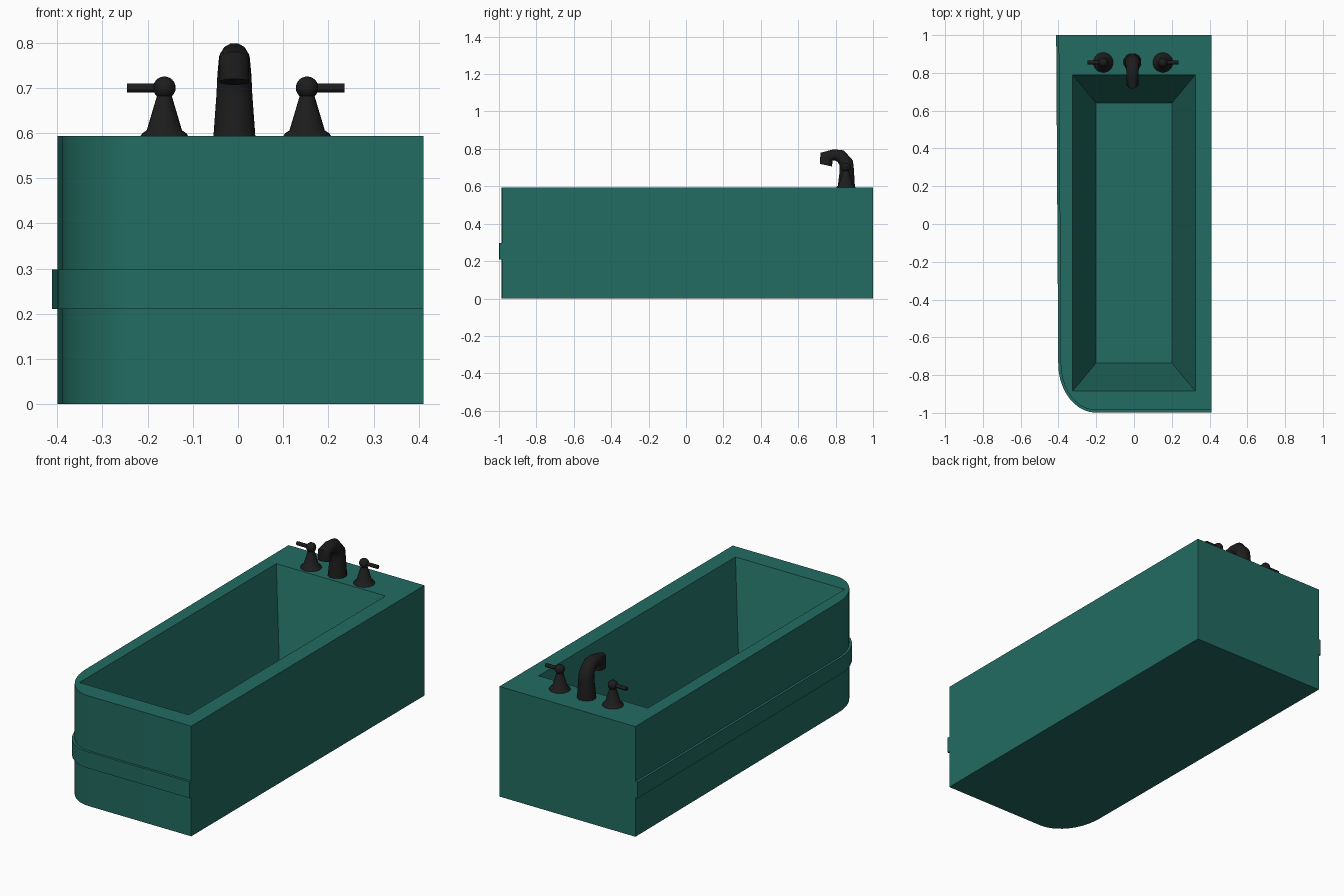
import bpy, bmesh, math
from mathutils import Vector

if "Cube" in bpy.data.objects:
    bpy.data.objects.remove(bpy.data.objects["Cube"])

H = 0.593          # rim height
MID = -0.005       # tap set centre line


def material(name, rgb):
    m = bpy.data.materials.new(name)
    m.diffuse_color = (*rgb, 1)
    m.use_nodes = True
    m.node_tree.nodes["Principled BSDF"].inputs["Base Color"].default_value = m.diffuse_color
    return m


TEAL = material("teal", (0.016, 0.15, 0.12))
BLACK = material("black", (0.012, 0.012, 0.012))


def finish(bm, name, mat, smooth=None):
    bmesh.ops.recalc_face_normals(bm, faces=bm.faces)
    me = bpy.data.meshes.new(name)
    bm.to_mesh(me)
    bm.free()
    ob = bpy.data.objects.new(name, me)
    bpy.context.collection.objects.link(ob)
    me.materials.append(mat)
    if smooth:
        bpy.ops.object.select_all(action='DESELECT')
        bpy.context.view_layer.objects.active = ob
        ob.select_set(True)
        bpy.ops.object.shade_smooth_by_angle(angle=math.radians(smooth))
    return ob


def loft(bm, rings, cap_start=True, cap_end=True):
    loops = [[bm.verts.new(p) for p in r] for r in rings]
    for a, b in zip(loops, loops[1:]):
        n = len(a)
        for i in range(n):
            bm.faces.new((a[i], a[(i + 1) % n], b[(i + 1) % n], b[i]))
    if cap_start:
        bm.faces.new(loops[0])
    if cap_end:
        bm.faces.new(loops[-1])
    return loops


def at(points, z):
    return [(x, y, z) for x, y in points]


def visible_edge(o):
    # left side, rounded front corner and front side, offset outward by o
    pts = [(-0.399 - o, 1.0)]
    for i in range(11):
        a = math.pi / 2 * i / 10
        pts.append((-0.2 - (0.188 + o) * math.cos(a), -0.74 - (0.246 + o) * math.sin(a)))
    return pts + [(0.411, -0.985 - o)]


def rect(x, y0, y1):
    return [(-x, y0), (x, y0), (x, y1), (-x, y1)]


# tub: outer shell, tapered basin, and a rim joining the two
bm = bmesh.new()
outline = visible_edge(0) + [(0.411, 1.0)]
outer = loft(bm, [at(outline, 0), at(outline, H)], cap_end=False)[-1]
inner = loft(bm, [at(rect(0.2, -0.735, 0.64), 0.09),
                  at(rect(0.325, -0.885, 0.79), H)], cap_end=False)[-1]
rim = [bm.edges.get((l[i - 1], l[i])) for l in (outer, inner) for i in range(len(l))]
bmesh.ops.triangle_fill(bm, edges=rim, use_beauty=True)
finish(bm, "tub", TEAL, 30)

# raised band around the two exposed sides
bm = bmesh.new()
strip = visible_edge(0.013) + visible_edge(0)[::-1]
loft(bm, [at(strip, 0.21), at(strip, 0.298)], False, False)
n = len(visible_edge(0))
bm.verts.ensure_lookup_table()
for base in (0, 2 * n):
    v = [bm.verts[base + i] for i in range(2 * n)]
    for i in range(n - 1):
        bm.faces.new((v[i], v[i + 1], v[2 * n - 2 - i], v[2 * n - 1 - i]))
finish(bm, "side_band", TEAL, 30)

# spout: rings spanning outer and inner (y, z) points, with side radius
sections = [((0.905, H), (0.809, H), 0.048), ((0.899, 0.69), (0.82, 0.68), 0.041),
            ((0.894, 0.738), (0.82, 0.712), 0.039), ((0.845, 0.793), (0.81, 0.73), 0.035),
            ((0.791, 0.799), (0.796, 0.738), 0.032), ((0.717, 0.78), (0.786, 0.738), 0.034),
            ((0.716, 0.72), (0.781, 0.706), 0.034)]
rings = []
for (oy, oz), (iy, iz), r in sections:
    c = Vector((MID - 0.003, (oy + iy) / 2, (oz + iz) / 2))
    half = Vector((0, (oy - iy) / 2, (oz - iz) / 2))
    angles = [math.tau * (i + 0.5) / 12 for i in range(12)]
    rings.append([c + half * math.cos(a) + Vector((r * math.sin(a), 0, 0)) for a in angles])
bm = bmesh.new()
loft(bm, rings)
finish(bm, "spout", BLACK, 50)


def circle(x, y, z, r, n=20):
    return [(x + r * math.cos(math.tau * i / n), y + r * math.sin(math.tau * i / n), z)
            for i in range(n)]


# tap handles: flared cone, ball and lever, mirrored left and right
for side, label in ((-1, "left"), (1, "right")):
    x, y, z = MID + side * 0.158, 0.855, 0.70
    bm = bmesh.new()
    loft(bm, [circle(x, y, h, r) for h, r in
              ((H, 0.053), (0.599, 0.049), (0.606, 0.039), (0.69, 0.014))])
    finish(bm, label + "_tap_base", BLACK, 40)

    bm = bmesh.new()
    bmesh.ops.create_uvsphere(bm, u_segments=20, v_segments=12, radius=0.025)
    bmesh.ops.translate(bm, verts=bm.verts, vec=(x, y, z))
    finish(bm, label + "_tap_ball", BLACK, 40)

    bm = bmesh.new()
    loft(bm, [[(px, y + 0.01 * math.cos(math.tau * i / 12), z + 0.01 * math.sin(math.tau * i / 12))
               for i in range(12)] for px in (x, x + side * 0.083)])
    finish(bm, label + "_tap_lever", BLACK, 40)
